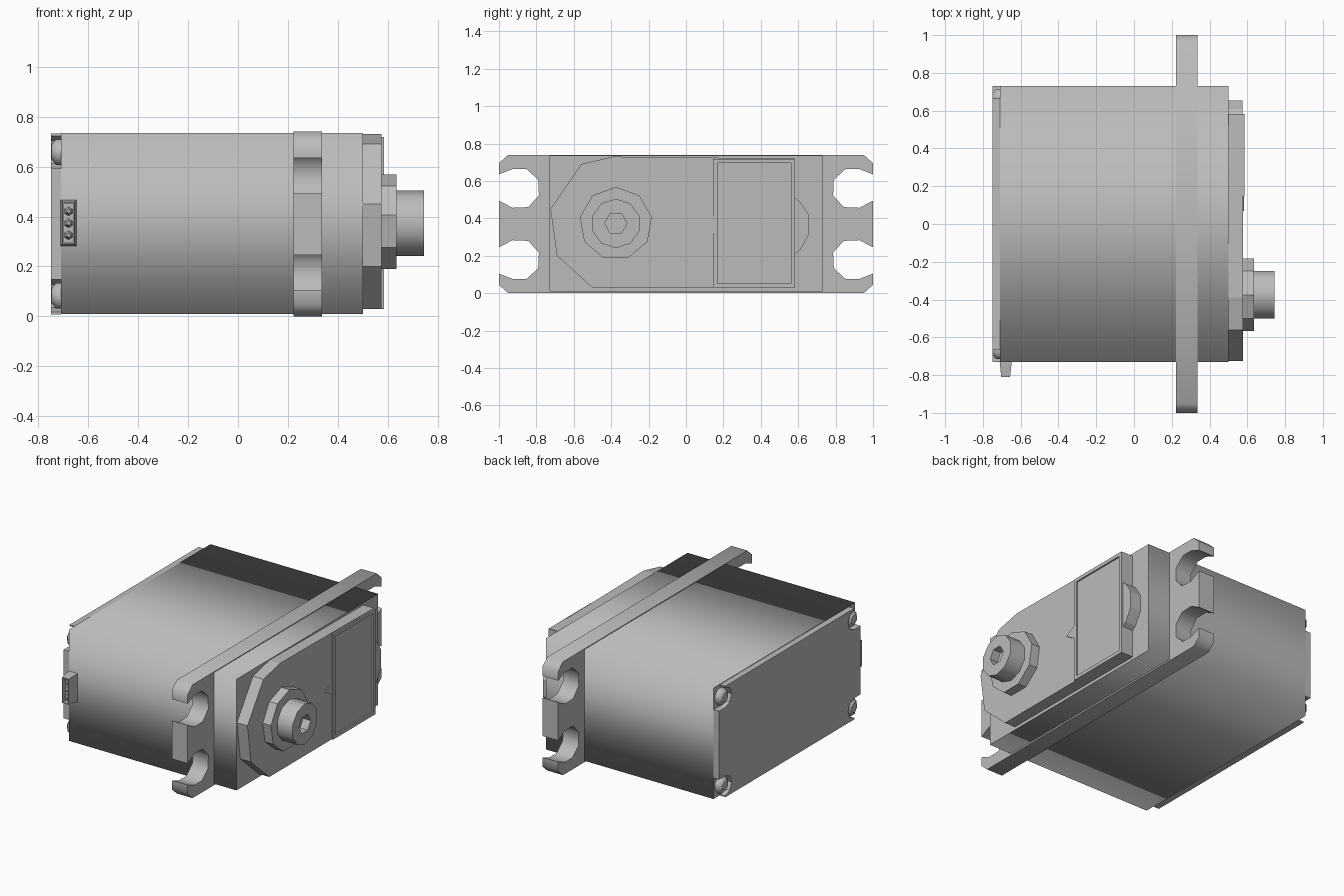
import bpy, bmesh, math
from math import cos, sin, radians, tau

cube = bpy.data.objects.get("Cube")
if cube:
    bpy.data.objects.remove(cube, do_unlink=True)

grey = bpy.data.materials.new("mid_grey")
grey.use_nodes = True
COLOUR = (0.5, 0.5, 0.5, 1)
grey.diffuse_color = COLOUR
grey.node_tree.nodes["Principled BSDF"].inputs["Base Color"].default_value = COLOUR
MID_Z = 0.37


def finish(name, bm):
    """Turn a bmesh into a named grey object."""
    bmesh.ops.recalc_face_normals(bm, faces=bm.faces)
    mesh = bpy.data.meshes.new(name)
    bm.to_mesh(mesh)
    bm.free()
    mesh.materials.append(grey)
    obj = bpy.data.objects.new(name, mesh)
    bpy.context.collection.objects.link(obj)
    return obj


def loft(name, rings, smooth=False):
    """Join equal-sized point rings, with flat caps on both ends."""
    bm = bmesh.new()
    loops = [[bm.verts.new(p) for p in ring] for ring in rings]
    for a, b in zip(loops, loops[1:]):
        for i in range(len(a)):
            j = (i + 1) % len(a)
            bm.faces.new((a[i], a[j], b[j], b[i])).smooth = smooth
    bm.faces.new(loops[0])
    bm.faces.new(loops[-1])
    return finish(name, bm)


def prism(name, outline, x0, x1, smooth=False):
    return loft(name, [[(x, y, z) for y, z in outline] for x in (x0, x1)], smooth)


def lathe(name, y, z, profile, sides, smooth=True, turn=0.0):
    """Round part along x; profile holds (x, radius) pairs."""
    angles = [turn + tau * i / sides for i in range(sides)]
    return loft(name, [[(x, y + r * cos(a), z + r * sin(a)) for a in angles]
                       for x, r in profile], smooth)


def rect(y0, y1, z0, z1):
    return [(y0, z0), (y1, z0), (y1, z1), (y0, z1)]


def four_way(quadrant):
    """Mirror a quadrant outline (y, height above middle) to a closed outline."""
    half = [(y, -h) for y, h in reversed(quadrant)] + quadrant
    full = half + [(-y, h) for y, h in reversed(half)]
    return [(y, MID_Z + h) for y, h in full]


def recess(obj, axis, sign, border, depth):
    """Sink an inset panel into the face that looks along an axis."""
    bm = bmesh.new()
    bm.from_mesh(obj.data)
    bm.normal_update()
    face = max(bm.faces, key=lambda f: f.normal[axis] * sign)
    bmesh.ops.inset_individual(bm, faces=[face], thickness=border)
    rim = bmesh.ops.extrude_discrete_faces(bm, faces=[face])["faces"][0]
    for v in rim.verts:
        v.co[axis] -= sign * depth
    bm.to_mesh(obj.data)
    bm.free()


# Main case
prism("case_body", rect(-0.73, 0.73, 0.01, 0.735), -0.71, 0.5, True)

# Rear cover with rounded pockets for the screws
SCREW_Y, SCREW_H = 0.665, 0.288
pocket = [(SCREW_Y + 0.065 * cos(radians(a)), SCREW_H + 0.065 * sin(radians(a)))
          for a in (270, 225, 180, 135, 90)]
prism("rear_cover", four_way([(0.73, SCREW_H - 0.065)] + pocket
                             + [(SCREW_Y, 0.362)]), -0.75, -0.71)
for sy, side in ((-1, "front"), (1, "back")):
    for sz, level in ((-1, "lower"), (1, "upper")):
        lathe(f"screw_{side}_{level}", sy * SCREW_Y, MID_Z + sz * SCREW_H,
              [(-0.70, 0.055), (-0.73, 0.055), (-0.748, 0.03)], 8, True, tau / 16)

# Mounting flange with open-ended holes
hole = [(0.89 + 0.11 * cos(radians(a)), 0.19 + 0.11 * sin(radians(a)))
        for a in (290, 245, 200, 155, 110, 70)]
flange = prism("mounting_flange", four_way([(1, 0.125)] + hole
               + [(1, 0.265), (1, 0.325), (0.95, 0.37)]), 0.223, 0.337, True)
bpy.context.view_layer.objects.active = flange
flange.select_set(True)
bpy.ops.object.shade_smooth_by_angle(angle=radians(50))

# Gear lid, with a rounded end around the shaft
prism("gear_lid", [(0.58, 0.03), (-0.5, 0.03), (-0.69, 0.2), (-0.725, 0.45),
                   (-0.56, 0.69), (-0.39, 0.73), (0.58, 0.72)], 0.49, 0.576)
panel = prism("lid_panel", rect(0.145, 0.583, 0.03, 0.718), 0.49, 0.586)
recess(panel, 0, 1, 0.032, 0.012)
prism("lid_end_tab", [(0.57, 0.2), (0.61, 0.23), (0.655, 0.31),
                      (0.655, 0.42), (0.61, 0.49), (0.57, 0.52)], 0.49, 0.575)
prism("lid_pointer", [(0.07, 0.365), (0.145, 0.32), (0.145, 0.41)], 0.57, 0.582)

# Output shaft with hexagonal socket
SHAFT = (-0.375, 0.373)
lathe("shaft_collar", *SHAFT, [(0.56, 0.195), (0.635, 0.195)], 9, False, tau / 4)
shaft = lathe("output_shaft", *SHAFT, [(0.6, 0.132), (0.745, 0.132)], 10, True, tau / 4)
cutter = lathe("socket_cutter", *SHAFT, [(0.69, 0.06), (0.8, 0.06)], 6, False)
cutter.hide_render = True
cut = shaft.modifiers.new("socket", 'BOOLEAN')
cut.operation, cut.object, cut.solver = 'DIFFERENCE', cutter, 'EXACT'
bpy.context.view_layer.objects.active = shaft
bpy.ops.object.modifier_apply(modifier=cut.name)
bpy.data.objects.remove(cutter, do_unlink=True)

# Cable outlet with three lead stubs
outlet = loft("cable_outlet", [
    [(x0, y, z0), (x1, y, z0), (x1, y, z1), (x0, y, z1)]
    for y, x0, x1, z0, z1 in ((-0.72, -0.712, -0.646, 0.28, 0.467),
                              (-0.81, -0.703, -0.656, 0.29, 0.457))])
recess(outlet, 1, -1, 0.007, 0.03)
for i in (-1, 0, 1):
    bpy.ops.mesh.primitive_cone_add(
        vertices=6, radius1=0.02, radius2=0.008, depth=0.03,
        location=(-0.679, -0.79, 0.373 + i * 0.048), rotation=(tau / 4, 0, 0))
    lead = bpy.context.object
    lead.name = f"cable_lead_{i + 2}"
    lead.data.materials.append(grey)
